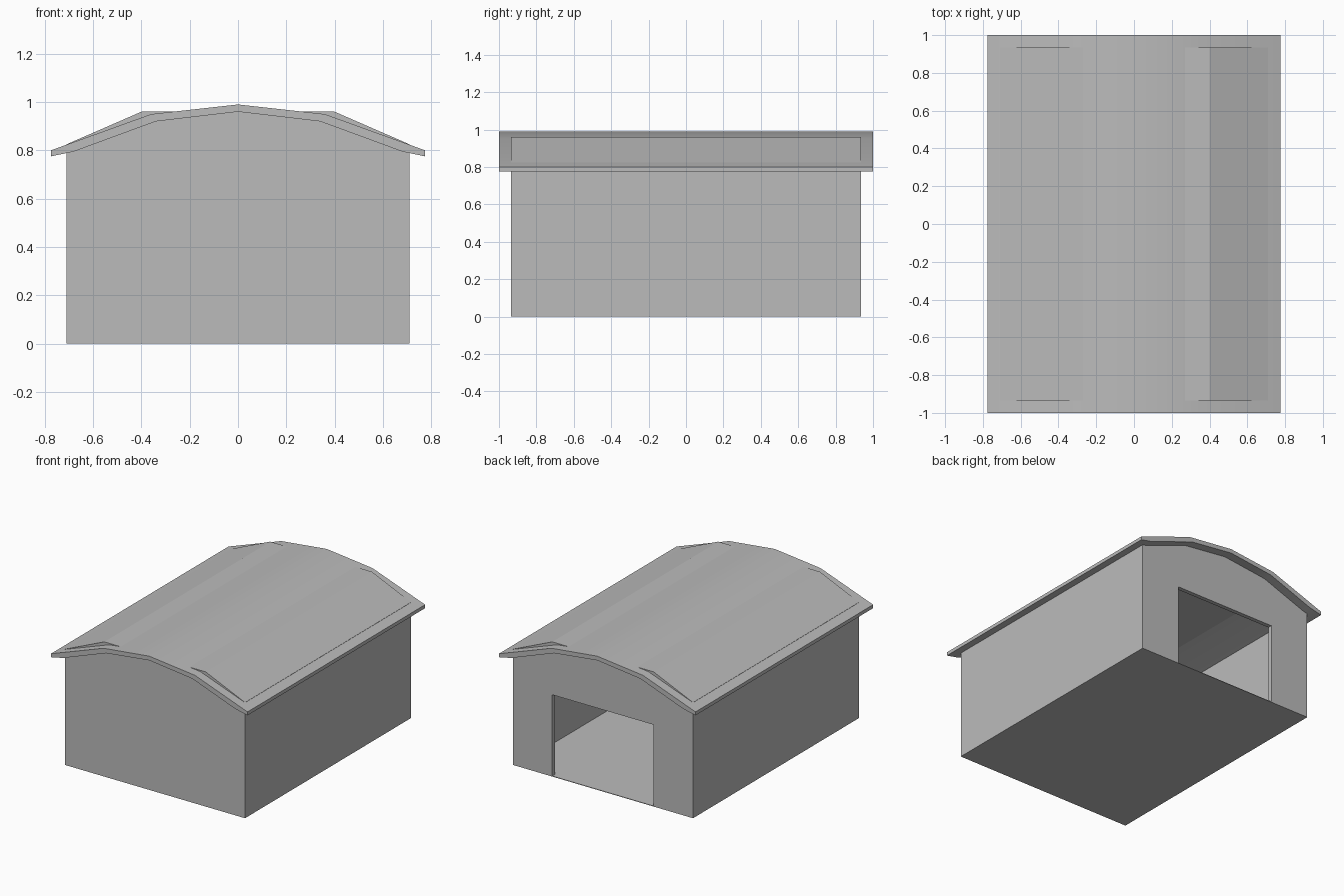
import bpy

default = bpy.data.objects.get("Cube")
if default:
    bpy.data.objects.remove(default, do_unlink=True)

grey = bpy.data.materials.new("plain grey")
grey.use_nodes = True
grey.diffuse_color = (0.5, 0.5, 0.5, 1)
grey.node_tree.nodes["Principled BSDF"].inputs["Base Color"].default_value = (0.5, 0.5, 0.5, 1)


def mirrored(half):
    """Complete an x >= 0 half outline with its mirror image."""
    return half + [(-x, z) for x, z in reversed(half) if x > 0]


def prism(name, outline, y0, y1):
    """Extrude an (x, z) outline from y0 to y1."""
    n = len(outline)
    verts = [(x, y, z) for y in (y0, y1) for x, z in outline]
    faces = [tuple(range(n)), tuple(reversed(range(n, 2 * n)))]
    faces += [(i, i + n, (i + 1) % n + n, (i + 1) % n) for i in range(n)]
    mesh = bpy.data.meshes.new(name)
    mesh.from_pydata(verts, [], faces)
    mesh.materials.append(grey)
    obj = bpy.data.objects.new(name, mesh)
    bpy.context.collection.objects.link(obj)
    bpy.context.view_layer.objects.active = obj
    bpy.ops.object.select_all(action='DESELECT')
    obj.select_set(True)
    bpy.ops.object.mode_set(mode='EDIT')
    bpy.ops.mesh.select_all(action='SELECT')
    bpy.ops.mesh.normals_make_consistent(inside=False)
    bpy.ops.object.mode_set(mode='OBJECT')
    return obj


def cut(obj, cutter):
    """Subtract the cutter and remove it."""
    mod = obj.modifiers.new("cut", 'BOOLEAN')
    mod.operation = 'DIFFERENCE'
    mod.solver = 'EXACT'
    mod.object = cutter
    bpy.context.view_layer.objects.active = obj
    bpy.ops.object.modifier_apply(modifier=mod.name)
    bpy.data.objects.remove(cutter, do_unlink=True)


# Hollow building with a thin floor, its hipped shoulders just breaking the roof
wall, floor = 0.03, 0.004
half_w, half_l = 0.71, 0.935
body = prism("building_walls",
             mirrored([(half_w, 0), (half_w, 0.825), (0.4, 0.96)]), -half_l, half_l)
inside = half_w - wall
cut(body, prism("room_cutter",
                mirrored([(inside, floor), (inside, 0.83), (0.55, 0.88)]),
                wall - half_l, half_l - wall))

# Doorway in the back wall
cut(body, prism("door_cutter", mirrored([(0.4, floor), (0.4, 0.583)]),
                half_l - 2 * wall, half_l + wall))

# Curved overhanging roof slab
top = mirrored([(0, 0.99), (0.36, 0.95), (0.775, 0.8)])
under = mirrored([(0, 0.96), (0.34, 0.92), (0.68, 0.795), (0.775, 0.775)])


def left_to_right(points):
    return sorted(points)


roof = prism("roof", left_to_right(top) + left_to_right(under)[::-1], -1, 1)
bpy.ops.object.shade_smooth_by_angle(angle=0.6)
